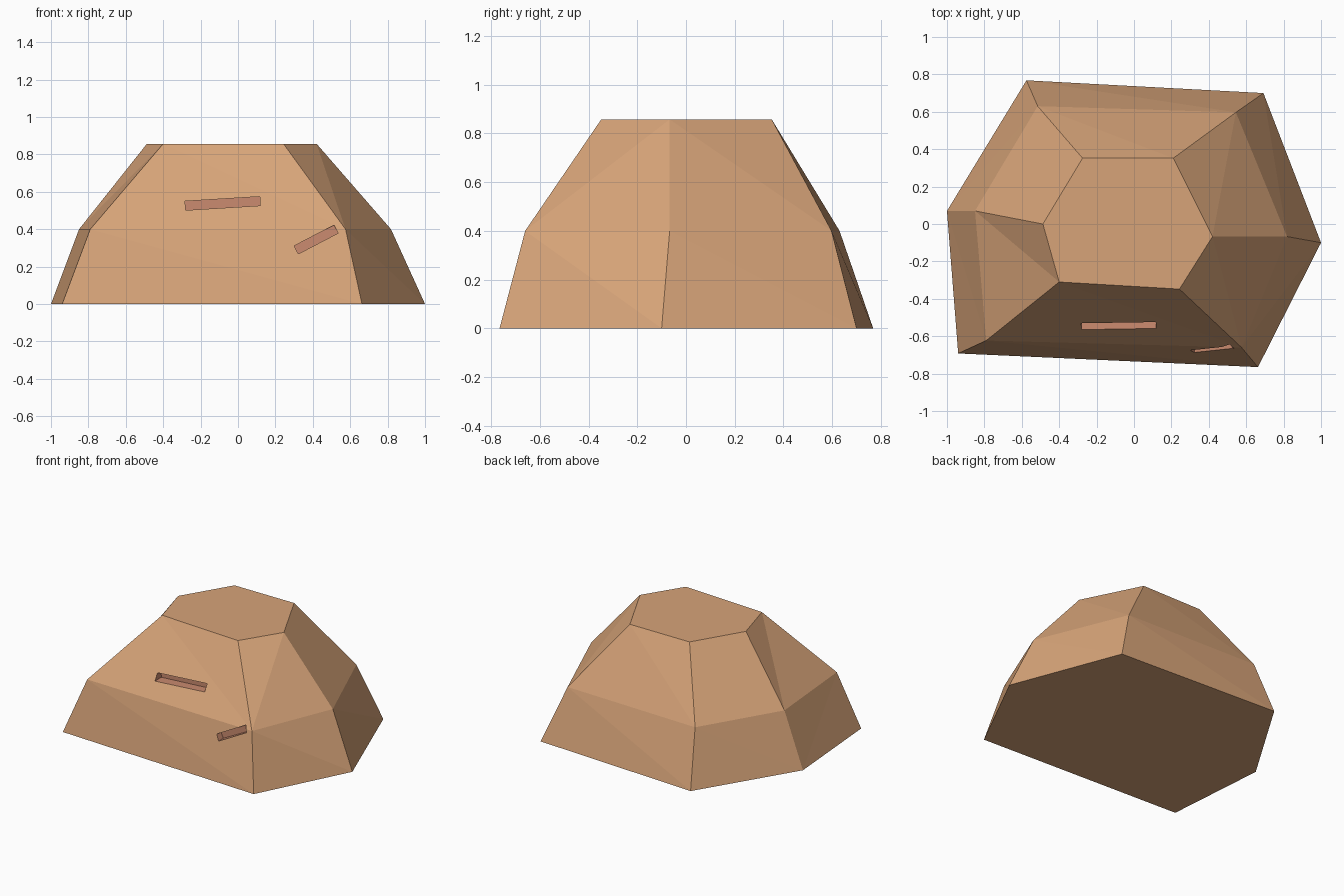
import bpy, bmesh, math

if "Cube" in bpy.data.objects:
    bpy.data.objects.remove(bpy.data.objects["Cube"])


def material(name, color):
    m = bpy.data.materials.new(name)
    m.diffuse_color = color
    m.use_nodes = True
    m.node_tree.nodes["Principled BSDF"].inputs["Base Color"].default_value = m.diffuse_color
    return m


stone = material("stone", (0.68, 0.37, 0.19, 1))
groove = material("groove", (0.60, 0.26, 0.16, 1))

# Boulder: three irregular six-sided rings lofted together
rings = [
    (0.0, [(-0.575, 0.768), (-1.0, 0.07), (-0.94, -0.692), (0.663, -0.765), (1.0, -0.10), (0.692, 0.70)]),
    (0.4, [(-0.515, 0.63), (-0.85, 0.07), (-0.79, -0.623), (0.575, -0.66), (0.818, -0.067), (0.545, 0.597)]),
    (0.857, [(-0.275, 0.352), (-0.487, 0.0), (-0.40, -0.31), (0.243, -0.348), (0.42, -0.067), (0.21, 0.352)]),
]
bm = bmesh.new()
loops = [[bm.verts.new((x, y, z)) for x, y in pts] for z, pts in rings]
for low, high in zip(loops, loops[1:]):
    for i in range(6):
        j = (i + 1) % 6
        bm.faces.new((low[i], low[j], high[j], high[i]))
bm.faces.new(loops[0][::-1])
bm.faces.new(loops[-1])
bmesh.ops.recalc_face_normals(bm, faces=bm.faces)
bmesh.ops.triangulate(bm, faces=bm.faces)
mesh = bpy.data.meshes.new("boulder")
bm.to_mesh(mesh)
bm.free()
mesh.materials.append(stone)
mesh.materials.append(groove)
boulder = bpy.data.objects.new("boulder", mesh)
bpy.context.collection.objects.link(boulder)


# Chiselled slots in the front face: centre x, z, length, angle, inner y
def cut_slot(name, x, z, length, degrees, inner_y):
    bpy.ops.mesh.primitive_cube_add(size=1, location=(x, inner_y - 0.25, z),
                                    rotation=(0, -math.radians(degrees), 0))
    cutter = bpy.context.object
    cutter.name = name
    cutter.scale = (length, 0.5, 0.048)
    cutter.hide_render = True
    cutter.data.materials.append(groove)
    mod = boulder.modifiers.new(name, "BOOLEAN")
    mod.operation = "DIFFERENCE"
    mod.solver = "EXACT"
    mod.material_mode = "TRANSFER"
    mod.object = cutter
    bpy.context.view_layer.objects.active = boulder
    bpy.ops.object.modifier_apply(modifier=name)
    bpy.data.objects.remove(cutter)


cut_slot("upper_slot", -0.082, 0.538, 0.40, 3.5, -0.49)
cut_slot("lower_slot", 0.418, 0.345, 0.24, 27.5, -0.63)
